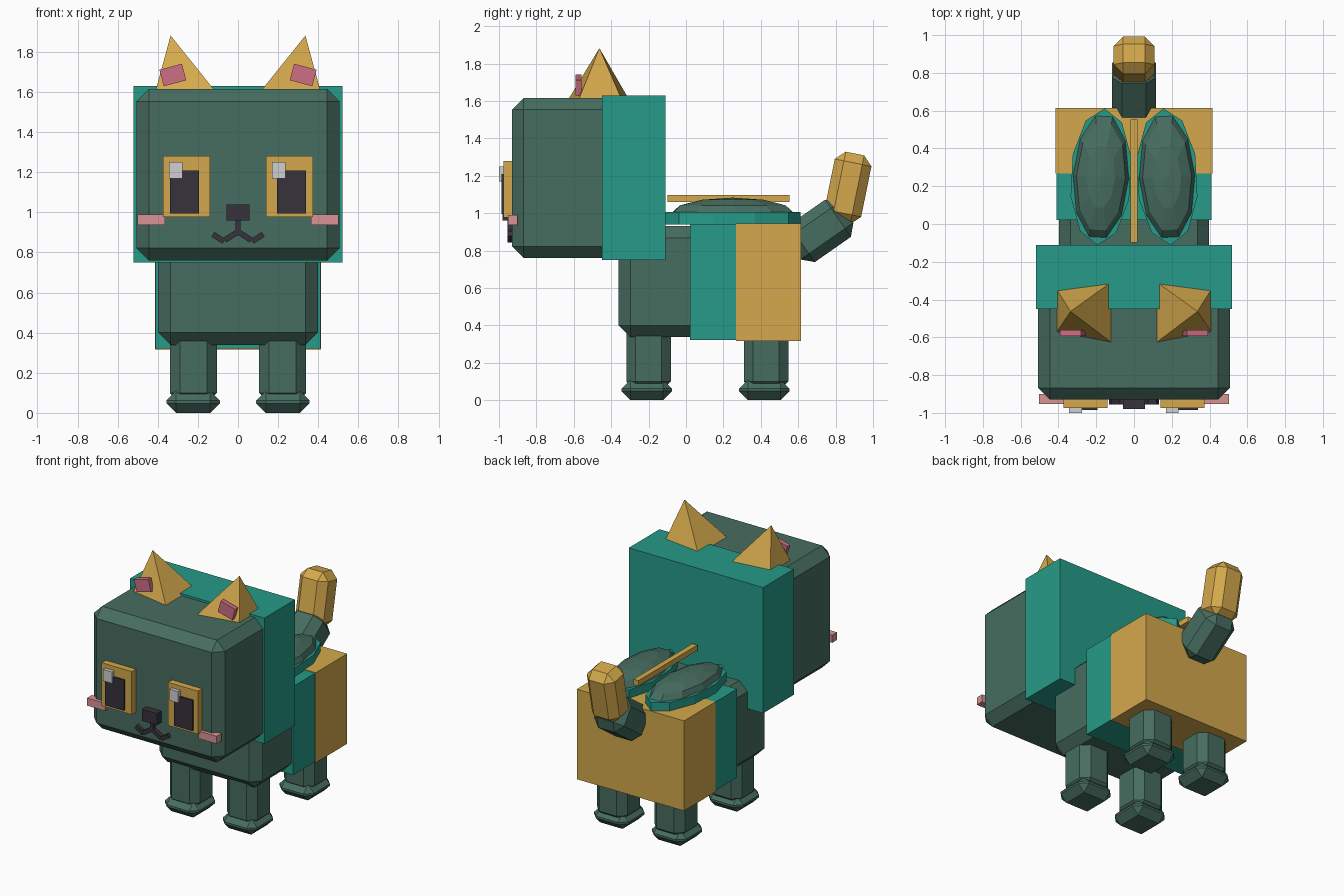
import bpy, bmesh, math
from mathutils import Matrix, Vector

if "Cube" in bpy.data.objects:
    bpy.data.objects.remove(bpy.data.objects["Cube"])


def material(name, r, g, b):
    lin = [((c / 255 + 0.055) / 1.055) ** 2.4 for c in (r, g, b)]
    m = bpy.data.materials.new(name)
    m.diffuse_color = (*lin, 1)
    m.use_nodes = True
    m.node_tree.nodes["Principled BSDF"].inputs["Base Color"].default_value = m.diffuse_color
    return m


GREEN = material("dark_green", 71, 109, 96)
TEAL = material("teal", 38, 155, 137)
GOLD = material("gold", 212, 169, 76)
PINK = material("ear_pink", 205, 110, 132)
BLUSH = material("cheek_pink", 218, 148, 150)
DARK = material("charcoal", 54, 50, 60)
WHITE = material("pale_grey", 208, 208, 208)


def finish(name, bm, mat):
    bmesh.ops.recalc_face_normals(bm, faces=bm.faces)
    me = bpy.data.meshes.new(name)
    bm.to_mesh(me)
    bm.free()
    me.materials.append(mat)
    ob = bpy.data.objects.new(name, me)
    bpy.context.collection.objects.link(ob)
    return ob


def box(name, mat, x, y, z, bevel=0, rot=None):
    """Box from (min, max) ranges, optional chamfer and rotation (angle, axis)."""
    size = Vector((x[1] - x[0], y[1] - y[0], z[1] - z[0]))
    mid = Vector((sum(x) / 2, sum(y) / 2, sum(z) / 2))
    bm = bmesh.new()
    bmesh.ops.create_cube(bm, size=1, matrix=Matrix.Diagonal((*size, 1)))
    if bevel:
        bmesh.ops.bevel(bm, geom=bm.edges[:], offset=bevel, segments=1,
                        affect='EDGES', clamp_overlap=True)
    m = Matrix.Translation(mid)
    if rot:
        m = m @ Matrix.Rotation(math.radians(rot[0]), 4, rot[1])
    bm.transform(m)
    return finish(name, bm, mat)


def span(c, size):
    return (c - size / 2, c + size / 2)


def side(s, a, b):
    return tuple(sorted((s * a, s * b)))


# Head and the teal block behind it
box("head", GREEN, (-.507, .507), (-.93, -.2), (.76, 1.615), .062)
box("head_back_band", TEAL, (-.52, .52), (-.45, -.11), (.75, 1.63))

# Body with teal band and gold rear
box("body", GREEN, (-.398, .398), (-.36, .5), (.338, .93), .062)
box("body_band", TEAL, (-.411, .411), (.022, .268), (.322, .942))
box("body_rear", GOLD, (-.415, .415), (.267, .615), (.316, .946))

# Tail: chamfered base and tip, tilted about x
box("tail_base", GREEN, span(0, .235), span(.716, .345), span(.905, .242), .055, (35, 'X'))
box("tail_tip", GOLD, span(0, .216), span(.866, .2), span(1.135, .375), .05, (-11.5, 'X'))

# Nose and mouth
box("nose", DARK, (-.058, .058), (-.98, -.92), (.96, 1.04))
box("mouth_stem", DARK, (-.012, .012), (-.955, -.92), (.89, .965))

for s, tag in ((-1, "left"), (1, "right")):
    # Eyes: the highlight sits on the same side of both pupils
    box(tag + "_eye_frame", GOLD, side(s, .14, .373), (-.975, -.92), (.978, 1.28))
    box(tag + "_pupil", DARK, side(s, .194, .338), (-.986, -.96), (.995, 1.21))
    hx = -.31 if s < 0 else .203
    box(tag + "_eye_highlight", WHITE, span(hx, .067), (-1.0, -.97), (1.17, 1.25))

    # Cheeks and mouth corners
    box(tag + "_cheek", BLUSH, side(s, .363, .502), (-.953, -.9), (.937, .99))
    box(tag + "_mouth_inner", DARK, span(s * .037, .07), (-.955, -.92), span(.88, .028), 0, (s * 32, 'Y'))
    box(tag + "_mouth_outer", DARK, span(s * .098, .065), (-.955, -.92), span(.873, .028), 0, (s * -32, 'Y'))

    # Ear: leaning four-sided pyramid
    bm = bmesh.new()
    base = [bm.verts.new((s * x, y, 1.61)) for x, y in
            ((.41, -.572), (.118, -.628), (.118, -.306), (.41, -.345))]
    tip = bm.verts.new((s * .336, -.463, 1.882))
    bm.faces.new(base)
    for i in range(4):
        bm.faces.new((base[i], base[(i + 1) % 4], tip))
    finish(tag + "_ear", bm, GOLD)
    box(tag + "_inner_ear", PINK, span(s * .325, .116), (-.592, -.56), span(1.685, .085), 0, (s * 15, 'Y'))

    # Wing case: teal rim with a low green dome, ten-sided
    place = Matrix.Translation((s * .175, .25, 0)) @ Matrix.Rotation(math.radians(s * 3), 4, 'Z')
    turn = Matrix.Rotation(math.pi / 2, 4, 'Z')
    bm = bmesh.new()
    bmesh.ops.create_cone(bm, cap_ends=True, segments=10, radius1=1, radius2=1, depth=1, matrix=turn)
    top_y = max(v.co.y for v in bm.verts)
    if top_y < .99:
        bm.transform(Matrix.Rotation(math.pi / 10, 4, 'Z'))
    bm.transform(place @ Matrix.Translation((0, 0, .972)) @ Matrix.Diagonal((.163, .362, .066, 1)))
    finish(tag + "_wing_rim", bm, TEAL)
    bm = bmesh.new()
    bmesh.ops.create_uvsphere(bm, u_segments=10, v_segments=6, radius=1, matrix=turn)
    bm.transform(place @ Matrix.Translation((0, 0, 1.0)) @ Matrix.Diagonal((.15, .342, .083, 1)))
    finish(tag + "_wing_dome", bm, GREEN)

    # Legs and paws
    for y, pos in ((-.2, "front"), (.428, "back")):
        box(f"{tag}_{pos}_leg", GREEN, span(s * .222, .236), span(y, .238), (.05, .5), .05)
        box(f"{tag}_{pos}_paw", GREEN, span(s * .224, .267), span(y - .01, .27), (0, .11), .048)

# Gold ridge between the wing cases
box("wing_ridge", GOLD, (-.019, .019), (-.098, .553), (1.06, 1.098))
